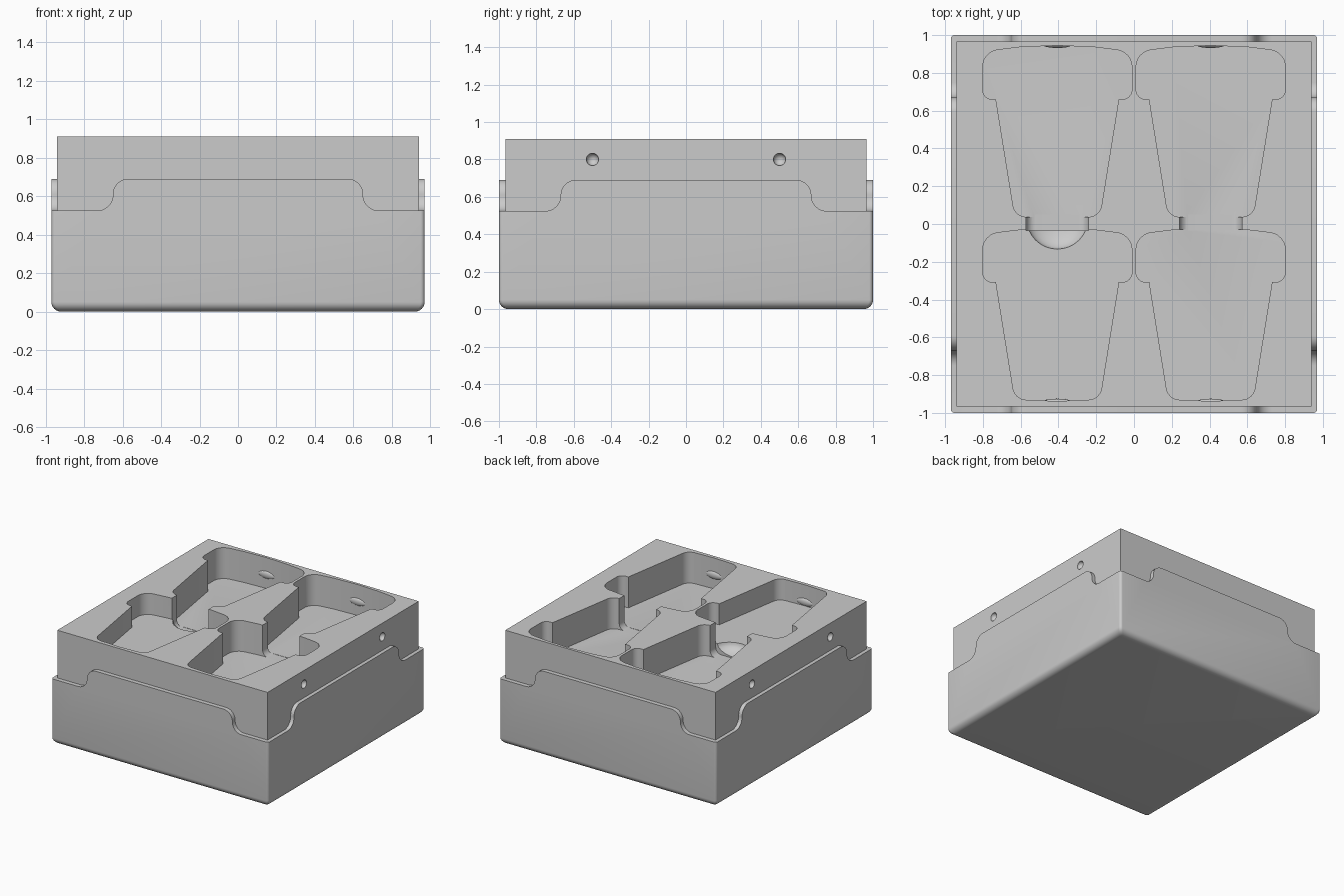
import bpy, bmesh, math
from mathutils import Vector

if "Cube" in bpy.data.objects:
    bpy.data.objects.remove(bpy.data.objects["Cube"], do_unlink=True)

grey = bpy.data.materials.new("plain grey")
grey.use_nodes = True
grey.diffuse_color = (0.6, 0.6, 0.6, 1)
grey.node_tree.nodes["Principled BSDF"].inputs["Base Color"].default_value = (0.6, 0.6, 0.6, 1)

TOP = 0.91        # height of the tray
DEEP = 0.25       # usual pocket depth
SHALLOW = 0.17    # depth of the one shallower pocket
COLUMN = 0.406    # distance of the pocket columns from the middle


def fillet(corners, steps=6):
    """Round the corners (x, y, radius) of a closed outline."""
    out = []
    for i, (x, y, r) in enumerate(corners):
        p = Vector((x, y))
        if r == 0:
            out.append(p)
            continue
        a = (Vector(corners[i - 1][:2]) - p).normalized()
        b = (Vector(corners[(i + 1) % len(corners)][:2]) - p).normalized()
        half = a.angle(b) / 2
        centre = p + (a + b).normalized() * (r / math.sin(half))
        start = p + a * (r / math.tan(half)) - centre
        end = p + b * (r / math.tan(half)) - centre
        for k in range(steps + 1):
            out.append(centre + start.lerp(end, k / steps).normalized() * r)
    return out


def loft(name, rings):
    """Solid through a list of rings with equal point counts."""
    bm = bmesh.new()
    loops = [[bm.verts.new(p) for p in ring] for ring in rings]
    bm.faces.new(loops[0])
    bm.faces.new(loops[-1])
    n = len(loops[0])
    for low, high in zip(loops, loops[1:]):
        for i in range(n):
            j = (i + 1) % n
            bm.faces.new((low[i], low[j], high[j], high[i]))
    bmesh.ops.recalc_face_normals(bm, faces=bm.faces)
    return finish(name, bm)


def finish(name, bm):
    mesh = bpy.data.meshes.new(name)
    bm.to_mesh(mesh)
    bm.free()
    mesh.materials.append(grey)
    ob = bpy.data.objects.new(name, mesh)
    bpy.context.collection.objects.link(ob)
    return ob


def prism(name, outline, lo, hi, axis="z"):
    place = {"x": lambda p, w: (w, p.x, p.y),
             "y": lambda p, w: (p.x, w, p.y),
             "z": lambda p, w: (p.x, p.y, w)}[axis]
    return loft(name, [[place(p, w) for p in outline] for w in (lo, hi)])


def ellipsoid(name, centre, size):
    bm = bmesh.new()
    bmesh.ops.create_uvsphere(bm, u_segments=32, v_segments=16, radius=1)
    bmesh.ops.scale(bm, vec=size, verts=bm.verts)
    bmesh.ops.translate(bm, vec=centre, verts=bm.verts)
    return finish(name, bm)


def select(ob):
    bpy.ops.object.select_all(action="DESELECT")
    ob.select_set(True)
    bpy.context.view_layer.objects.active = ob


def combine(ob, tool, operation="DIFFERENCE"):
    mod = ob.modifiers.new("combine", "BOOLEAN")
    mod.operation, mod.solver, mod.object = operation, "EXACT", tool
    select(ob)
    bpy.ops.object.modifier_apply(modifier=mod.name)
    bpy.data.objects.remove(tool, do_unlink=True)


def smooth(ob):
    select(ob)
    bpy.ops.object.shade_smooth_by_angle(angle=math.radians(32))


def rectangle(hx, hy, r=0):
    return fillet([(-hx, -hy, r), (hx, -hy, r), (hx, hy, r), (-hx, hy, r)], 4)


def raised_profile(half, reach, base):
    """Side profile of the rim: low at the corners, a raised tab between."""
    low, high, r = 0.525, 0.69, 0.08
    right = [(half, high, r), (half, low, r), (reach, low, 0), (reach, base, 0)]
    return fillet(right + [(-x, y, q) for x, y, q in reversed(right)], 8)


# Lower shell: box with a rounded base, trimmed to the tabbed rim, hollowed
rings = []
for k in range(7):
    a = k / 6 * math.pi / 2
    inset, z = 0.05 * (1 - math.sin(a)), 0.05 * (1 - math.cos(a))
    rings.append([(p.x, p.y, z) for p in rectangle(0.97 - inset, 1 - inset, 0.02)])
rings.append([(p.x, p.y, 0.8) for p in rectangle(0.97, 1, 0.02)])
shell = loft("lower_shell", rings)
trim = prism("rim_trim", raised_profile(0.65, 1.2, -0.2), -1.3, 1.3, "y")
combine(trim, prism("side_trim", raised_profile(0.67, 1.25, -0.3), -1.15, 1.15, "x"), "UNION")
combine(shell, trim, "INTERSECT")
combine(shell, prism("cavity", rectangle(0.935, 0.957), 0.4, 1))
smooth(shell)

# Tray block that sits in the shell
tray = prism("tray_insert", rectangle(0.94, 0.965), 0.35, TOP)

# Tapered pockets with a wide rim, two in each column
half_outline = [(0.2, 0.936, 0), (0.395, 0.912, 0.09), (0.395, 0.66, 0.05),
                (0.325, 0.66, 0), (0.225, 0.04, 0.07)]
outline = fillet([(0, 0.945, 0)] + half_outline + [(0, 0.03, 0)]
                 + [(-x, y, r) for x, y, r in reversed(half_outline)])
for side in (-1, 1):
    for shift in (0, -0.968):
        depth = SHALLOW if side < 0 and shift else DEEP
        moved = [p + Vector((side * COLUMN, shift)) for p in outline]
        combine(tray, prism("pocket_cutter", moved, TOP - depth, 1.1))

    # Finger slot through the wall between the two pockets
    w, floor = 0.165, TOP - DEEP - 0.002
    slot = fillet([(-w, 1.1, 0), (-w, floor, 0.05), (w, floor, 0.05), (w, 1.1, 0)])
    slot = [p + Vector((side * COLUMN, 0)) for p in slot]
    combine(tray, prism("slot_cutter", slot, -0.035, 0.05, "y"))

# Scooped hollow in the floor of the shallower pocket
combine(tray, ellipsoid("scoop_cutter", (-COLUMN, 0.03, TOP - SHALLOW), (0.163, 0.163, 0.08)))

# Round dimples on both sides
for side in (-1, 1):
    for y in (-0.5, 0.5):
        combine(tray, ellipsoid("dimple_cutter", (side * 0.94, y, 0.8), (0.033, 0.033, 0.033)))
smooth(tray)

# Small retaining bumps on the end walls of the pockets
for side, label in ((-1, "right"), (1, "left")):
    for y, end in ((0.948, "back"), (-0.941, "front")):
        bump = ellipsoid(f"{end}_{label}_bump", (side * COLUMN, y, TOP - 0.14), (0.075, 0.016, 0.03))
        smooth(bump)
